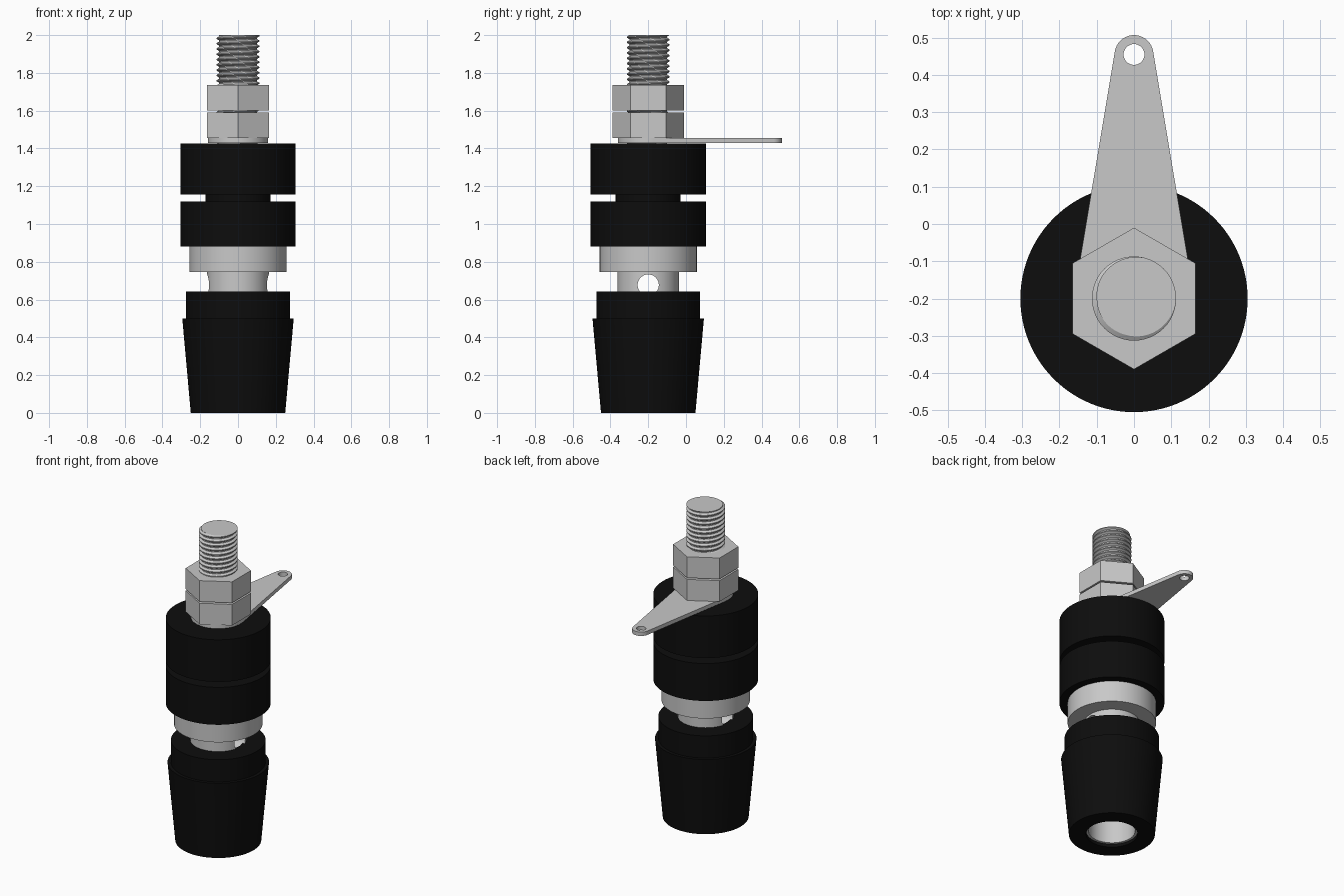
import bpy, bmesh, math
from math import sin, cos, pi

if "Cube" in bpy.data.objects:
    bpy.data.objects.remove(bpy.data.objects["Cube"], do_unlink=True)

AXIS_Y = -0.2      # the turned parts share this vertical axis


def material(name, rgb, rough, metal=0.0):
    m = bpy.data.materials.new(name)
    m.use_nodes = True
    m.diffuse_color = (*rgb, 1)
    b = m.node_tree.nodes["Principled BSDF"]
    b.inputs["Base Color"].default_value = (*rgb, 1)
    b.inputs["Roughness"].default_value = rough
    b.inputs["Metallic"].default_value = metal
    return m


METAL = material("nickel metal", (0.58, 0.58, 0.58), 0.4)
BLACK = material("black plastic", (0.004, 0.004, 0.004), 0.5)


def select_only(ob):
    bpy.ops.object.select_all(action='DESELECT')
    ob.select_set(True)
    bpy.context.view_layer.objects.active = ob


def smooth(ob, angle=30):
    select_only(ob)
    bpy.ops.object.shade_smooth_by_angle(angle=math.radians(angle))


def finish(bm, name, mat):
    bmesh.ops.recalc_face_normals(bm, faces=bm.faces)
    me = bpy.data.meshes.new(name)
    bm.to_mesh(me)
    bm.free()
    ob = bpy.data.objects.new(name, me)
    bpy.context.collection.objects.link(ob)
    ob.location = (0, AXIS_Y, 0)
    me.materials.append(mat)
    return ob


def lathe(name, profile, mat, n=96):
    """Revolve a closed (radius, z) loop; points on the axis become poles."""
    bm = bmesh.new()
    rings = [[bm.verts.new((r * cos(a), r * sin(a), z))
              for a in (pi / 2 + 2 * pi * i / n for i in range(n))]
             if r > 0 else [bm.verts.new((0, 0, z))] * n
             for r, z in profile]
    for k, a in enumerate(rings):
        b = rings[(k + 1) % len(rings)]
        for i in range(n):
            j = (i + 1) % n
            vs = list(dict.fromkeys((a[i], a[j], b[j], b[i])))
            if len(vs) > 2:
                bm.faces.new(vs)
    return finish(bm, name, mat)


# Tapered grip with a stepped collar and an open bottom
cap = lathe("grip_cap", [(0.15, 0), (0.25, 0), (0.295, 0.5), (0.275, 0.5),
                         (0.275, 0.642), (0.15, 0.642)], BLACK)
smooth(cap)

# Metal stem: plug socket below, plain shank above, wire hole across
stem = lathe("stem", [(0, 0.56), (0.135, 0.56), (0.135, 0.02), (0.151, 0.02),
                      (0.151, 0.5), (0.163, 0.5), (0.163, 0.8), (0, 0.8)], METAL)
bpy.ops.mesh.primitive_cylinder_add(vertices=48, radius=0.056, depth=1,
                                    location=(0, AXIS_Y, 0.677), rotation=(0, pi / 2, 0))
cutter = bpy.context.object
cutter.name = "wire_hole_cutter"
cutter.hide_render = True
select_only(stem)
mod = stem.modifiers.new("wire_hole", 'BOOLEAN')
mod.operation, mod.solver, mod.object = 'DIFFERENCE', 'EXACT', cutter
bpy.ops.object.modifier_apply(modifier=mod.name)
bpy.data.objects.remove(cutter, do_unlink=True)
smooth(stem)

# Metal collar under the insulators
smooth(lathe("metal_collar", [(0, 0.745), (0.257, 0.745), (0.257, 0.88), (0, 0.88)], METAL))

# Two insulator discs with a narrow neck between them
smooth(lathe("lower_insulator", [(0, 0.88), (0.305, 0.88), (0.305, 1.12), (0, 1.12)], BLACK))
smooth(lathe("insulator_neck", [(0, 1.11), (0.172, 1.11), (0.172, 1.165), (0, 1.165)], BLACK))
smooth(lathe("upper_insulator", [(0, 1.155), (0.305, 1.155), (0.305, 1.425), (0, 1.425)], BLACK))


# Threaded rod: a sheared grid that climbs one pitch per turn, trimmed flat
def threaded_rod(name, z0, z1, pitch, root, crest, n=48):
    bm = bmesh.new()
    tooth = [(root, 0.0), (root, 0.2), (crest, 0.5), (crest, 0.7)]
    turns = int((z1 - z0) / pitch) + 4
    rows = []
    for t in range(turns):
        for r, f in tooth:
            rows.append([bm.verts.new((r * cos(2 * pi * i / n), r * sin(2 * pi * i / n),
                                       z0 + (t - 2 + f + i / n) * pitch))
                         for i in range(n + 1)])
    for a, b in zip(rows, rows[1:]):
        for i in range(n):
            bm.faces.new((a[i], a[i + 1], b[i + 1], b[i]))
    bmesh.ops.remove_doubles(bm, verts=bm.verts, dist=1e-5)
    for z, d in ((z0, -1), (z1, 1)):
        bmesh.ops.bisect_plane(bm, geom=bm.verts[:] + bm.edges[:] + bm.faces[:],
                               plane_co=(0, 0, z), plane_no=(0, 0, d), clear_outer=True)
        rim = [e for e in bm.edges if e.is_boundary
               and all(abs(v.co.z - z) < 1e-4 for v in e.verts)]
        bmesh.ops.holes_fill(bm, edges=rim, sides=0)
    return finish(bm, name, METAL)


smooth(threaded_rod("threaded_rod", 1.42, 2.0, 0.028, 0.1, 0.113))

# Two hexagonal nuts
for name, z0, z1 in (("lower_nut", 1.455, 1.59), ("upper_nut", 1.6, 1.735)):
    lathe(name, [(0.108, z0), (0.19, z0), (0.19, z1), (0.108, z1)], METAL, n=6)


# Solder tag: tapered plate with a rod hole and a wire hole
def arc(cy, r, a0, a1, n):
    return [(r * cos(a0 + (a1 - a0) * i / n), cy + r * sin(a0 + (a1 - a0) * i / n))
            for i in range(n + 1)]


TIP, R_TIP, R_RING = 0.655, 0.052, 0.16
phi = math.asin((R_RING - R_TIP) / TIP)
outline = arc(TIP, R_TIP, phi, pi - phi, 24) + arc(0, R_RING, pi - phi, 2 * pi + phi, 48)
loops = [outline, arc(0, 0.112, 0, 2 * pi, 48)[:-1], arc(TIP, 0.028, 0, 2 * pi, 32)[:-1]]
cu = bpy.data.curves.new("solder_tag", 'CURVE')
cu.dimensions, cu.fill_mode, cu.extrude = '2D', 'BOTH', 0.0125
for pts in loops:
    sp = cu.splines.new('POLY')
    sp.points.add(len(pts) - 1)
    for p, (x, y) in zip(sp.points, pts):
        p.co = (x, y, 0, 1)
    sp.use_cyclic_u = True
cu.materials.append(METAL)
tag = bpy.data.objects.new("solder_tag", cu)
bpy.context.collection.objects.link(tag)
tag.location = (0, AXIS_Y, 1.4415)
select_only(tag)
bpy.ops.object.convert(target='MESH')
tag = bpy.context.object
bm = bmesh.new()
bm.from_mesh(tag.data)
bmesh.ops.remove_doubles(bm, verts=bm.verts, dist=1e-5)
bmesh.ops.recalc_face_normals(bm, faces=bm.faces)
bm.to_mesh(tag.data)
bm.free()
smooth(tag)
